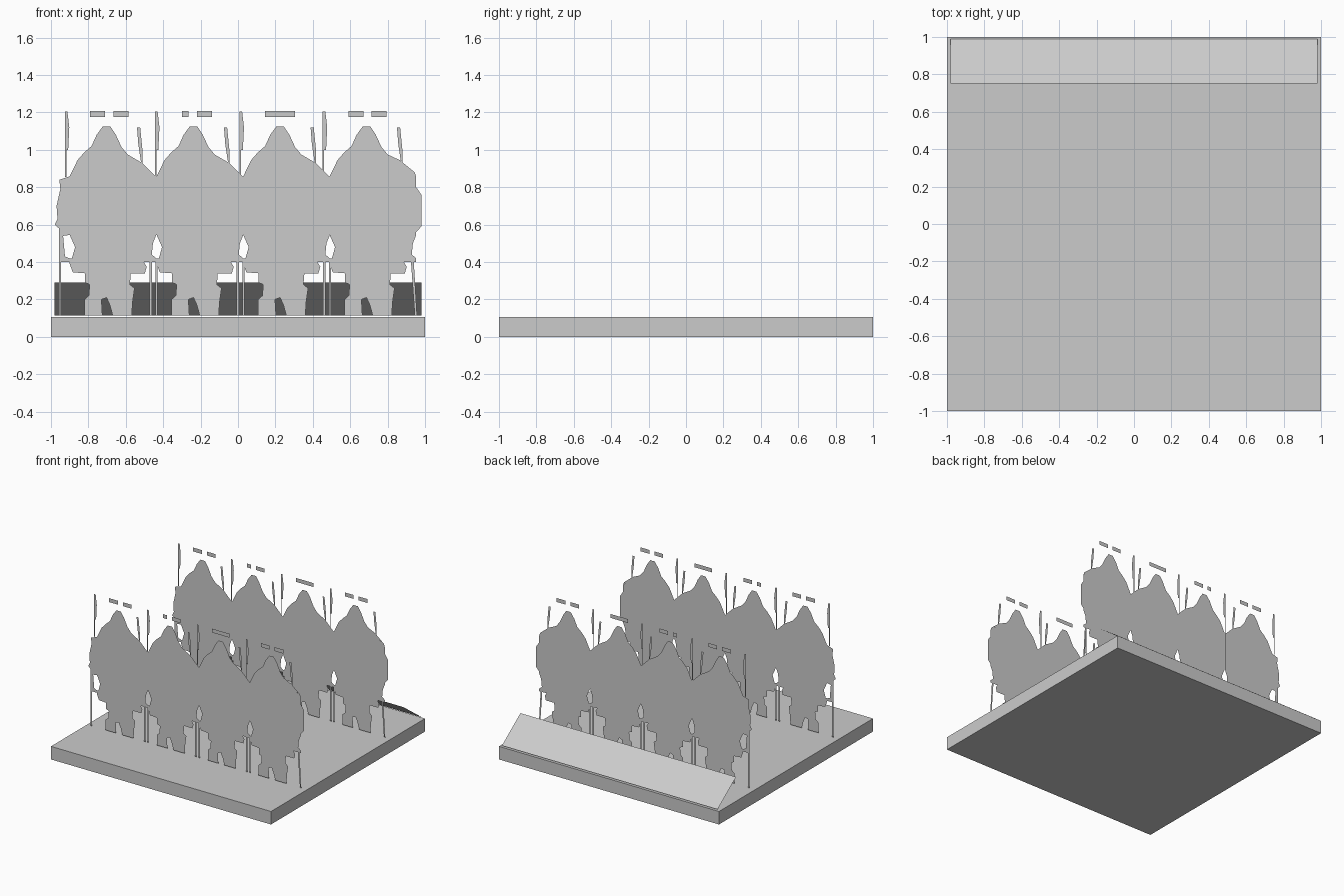
import bpy, bmesh

grey = bpy.data.materials.new("plain_grey")
grey.diffuse_color = (0.6, 0.6, 0.6, 1)


def finish(name, bm):
    me = bpy.data.meshes.new(name)
    bm.to_mesh(me)
    bm.free()
    me.materials.append(grey)
    ob = bpy.data.objects.new(name, me)
    bpy.context.collection.objects.link(ob)
    return ob


def cutout(bm, pts, y, dx=0.0):
    # flat upright shape facing the front
    bm.faces.new([bm.verts.new((px + dx, y, pz)) for px, pz in pts])


def rect(x0, x1, z0, z1):
    return [(x0, z0), (x1, z0), (x1, z1), (x0, z1)]


# base slab
bm = bmesh.new()
bmesh.ops.create_cube(bm, size=1)
for v in bm.verts:
    v.co = (v.co.x * 2, v.co.y * 2, (v.co.z + 0.5) * 0.107)
finish("base_slab", bm)

# tilted label plate along the back edge
bm = bmesh.new()
bm.faces.new([bm.verts.new(c) for c in (
    (-0.98, 0.75, 0.29), (0.98, 0.75, 0.29), (0.98, 0.99, 0.115), (-0.98, 0.99, 0.115))])
finish("back_plate", bm)

# one standing figure, relative to its own centre
FIGURE = [
    (-.118, .115), (-.022, .115), (-.027, .2), (0, .21), (.018, .17), (.033, .115),
    (.135, .115), (.14, .19), (.15, .26), (.125, .28), (.13, .34), (.205, .34),
    (.215, .375), (.2, .4), (.266, .4), (.266, .42), (.242, .44), (.248, .5),
    (.266, .545), (.266, .855), (.235, .885), (.19, .93), (.113, .975), (.08, 1.015),
    (.05, 1.08), (.02, 1.125), (-.02, 1.125), (-.053, 1.08), (-.08, 1.02),
    (-.12, .985), (-.155, .945), (-.197, .858), (-.197, .545), (-.168, .48),
    (-.185, .42), (-.197, .42), (-.197, .39), (-.18, .345), (-.115, .34),
    (-.115, .29), (-.09, .28), (-.095, .22), (-.118, .2)]
# outer flanks of the end figures
LEFT_END = [(-.957, .115), (-.947, .115), (-.945, .4), (-.9, .4), (-.9, .42), (-.925, .43),
            (-.935, .54), (-.9, .545), (-.9, .858), (-.955, .84), (-.95, .79), (-.97, .7),
            (-.965, .63), (-.98, .6), (-.957, .58)]
RIGHT_END = [(.953, .56), (.98, .59), (.98, .76), (.953, .8)]
RIGHT_SHOULDER = [(.8, .975), (.877, .93), (.953, .855), (.945, .88), (.92, .9), (.865, .945)]
CENTRES = [-.703, -.238, .225, .687]
# floating dashes above each head
DASHES = [(-.79, -.71), (-.665, -.585), (-.3, -.265), (-.22, -.14),
          (.145, .305), (.59, .67), (.715, .795)]

for row, y in (("front", -.545), ("back", .545)):
    bm = bmesh.new()
    for c in CENTRES:
        cutout(bm, FIGURE, y, c)
    for shape in (LEFT_END, RIGHT_END, RIGHT_SHOULDER):
        cutout(bm, shape, y)
    finish(row + "_row_figures", bm)

    # thin shafts, blades and dashes
    bm = bmesh.new()
    for c in CENTRES:
        cutout(bm, [(.185, .93), (.192, .93), (.192, 1.0), (.18, 1.12), (.163, 1.12), (.17, 1.03)], y, c)
        if c < .6:
            cutout(bm, rect(.229, .243, .115, .4), y, c)
            cutout(bm, rect(.262, .272, .115, .4), y, c)
    for x in (-.922, -.44, .012, .457):
        cutout(bm, rect(x - .004, x + .004, .855, 1.0), y)
        cutout(bm, [(x - .004, 1.0), (x + .014, 1.0), (x + .02, 1.12), (x + .01, 1.205), (x - .004, 1.205)], y)
    cutout(bm, [(.945, .115), (.957, .115), (.94, .4), (.925, .4)], y)
    for x0, x1 in DASHES:
        cutout(bm, rect(x0, x1, 1.175, 1.207), y)
    finish(row + "_row_shafts", bm)
